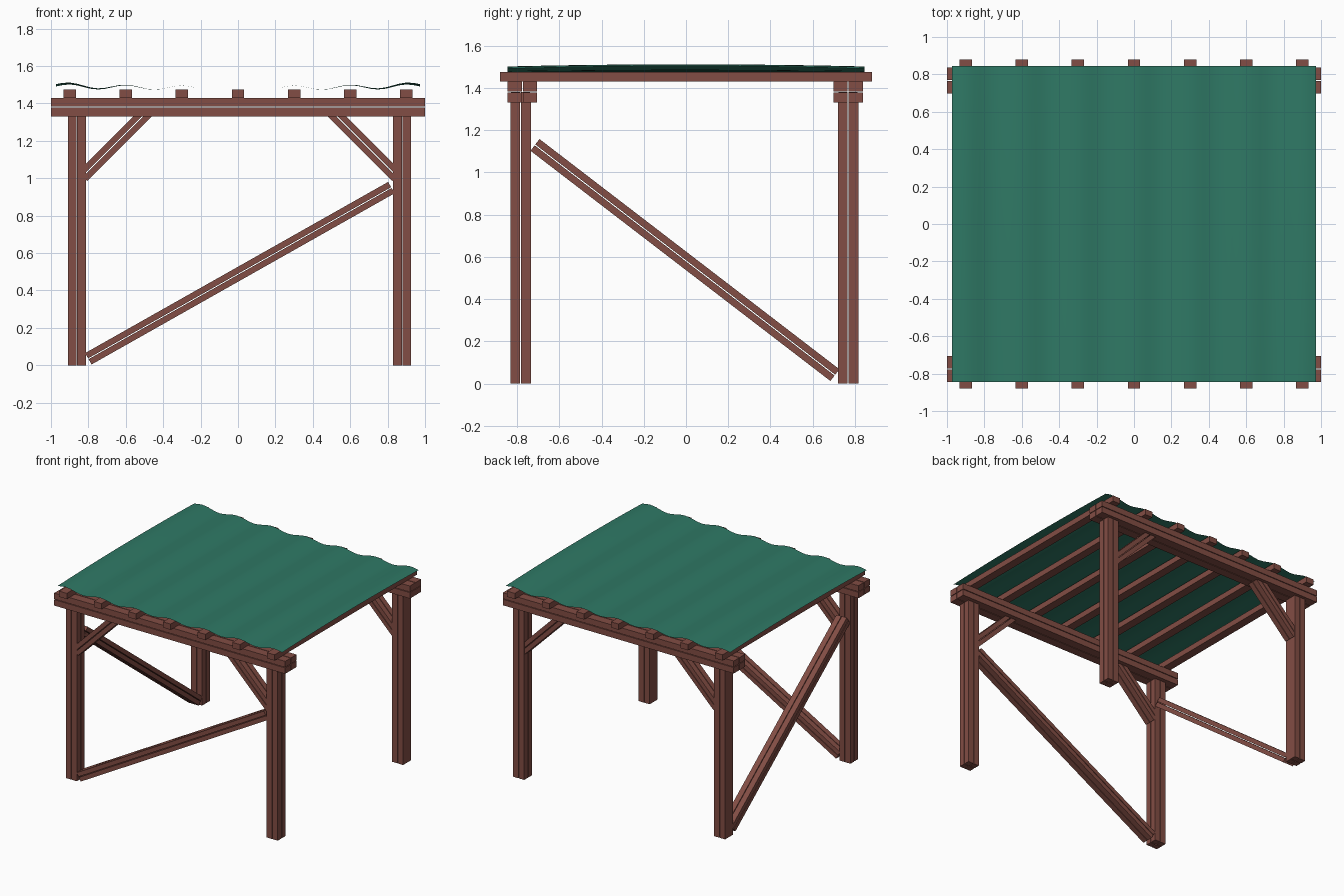
import bpy, bmesh, math
from mathutils import Vector, Matrix

if "Cube" in bpy.data.objects:
    bpy.data.objects.remove(bpy.data.objects["Cube"])


def material(name, rgb):
    m = bpy.data.materials.new(name)
    m.diffuse_color = (*rgb, 1)
    m.use_nodes = True
    m.node_tree.nodes["Principled BSDF"].inputs["Base Color"].default_value = m.diffuse_color
    return m


WOOD = material("red_brown_wood", (0.225, 0.075, 0.058))
GREEN = material("green_canvas", (0.028, 0.19, 0.13))


def finish(bm, name, mat):
    me = bpy.data.meshes.new(name)
    bm.to_mesh(me)
    bm.free()
    ob = bpy.data.objects.new(name, me)
    bpy.context.collection.objects.link(ob)
    me.materials.append(mat)
    return ob


def timber(name, a, b, side, w, h, n=2, gap=0.005):
    """n x n bundle of sticks from a to b; w is measured along side, h across it."""
    a, b, side = Vector(a), Vector(b), Vector(side)
    d = (b - a).normalized()
    up = d.cross(side)
    sw, sh = (w - gap * (n - 1)) / n, (h - gap * (n - 1)) / n
    rot = Matrix((d, side, up)).transposed().to_4x4()
    bm = bmesh.new()
    for i in range(n):
        for j in range(n):
            u = (i - (n - 1) / 2) * (sw + gap)
            v = (j - (n - 1) / 2) * (sh + gap)
            c = (a + b) / 2 + side * u + up * v
            size = Matrix.Diagonal(((b - a).length, sw, sh, 1))
            bmesh.ops.create_cube(bm, size=1, matrix=Matrix.Translation(c) @ rot @ size)
    return finish(bm, name, WOOD)


XL, XR, YF, YB = -0.862, 0.878, -0.783, 0.768
X, Y = (1, 0, 0), (0, 1, 0)

for row, y, yb in (("front", YF, -0.775), ("back", YB, 0.768)):
    # posts
    for side, x in (("left", XL), ("right", XR)):
        timber(f"{row}_{side}_post", (x, y, 0), (x, y, 1.33), X, 0.096, 0.096)
    # long beam over the posts
    timber(f"{row}_beam", (-1, yb, 1.38), (1, yb, 1.38), Y, 0.14, 0.098)
    # short corner braces
    timber(f"{row}_left_corner_brace", (-0.83, y, 1.01), (-0.485, y, 1.355), Y, 0.09, 0.07)
    timber(f"{row}_right_corner_brace", (0.85, y, 1.01), (0.505, y, 1.355), Y, 0.09, 0.07)

# long diagonal braces on the front and left side
timber("front_diagonal_brace", (-0.80, YF, 0.035), (0.82, YF, 0.95), Y, 0.09, 0.07)
timber("left_diagonal_brace", (XL, -0.715, 1.13), (XL, 0.705, 0.04), X, 0.09, 0.07)

# rafters
for i in range(7):
    x = (i - 3) * 0.3
    timber(f"rafter_{i + 1}", (x, -0.88, 1.453), (x, 0.88, 1.453), X, 0.066, 0.045, n=1)

# canvas roof, resting on the rafters and sagging between them
NX, NY = 52, 12
bm = bmesh.new()
bmesh.ops.create_grid(bm, x_segments=NX, y_segments=NY, size=1)
for v in bm.verts:
    x, y = v.co.x * 0.973, v.co.y * 0.845
    wave = 0.5 + 0.5 * math.cos(2 * math.pi * x / 0.3)
    crown = 1 - v.co.y ** 2
    outer = abs(v.co.x) ** 3
    z = 1.473 + wave * (0.022 + 0.004 * outer) + outer * (0.004 + 0.013 * crown)
    v.co = (x, y, z)
for f in bm.faces:
    f.smooth = True
finish(bm, "canvas_roof", GREEN)
